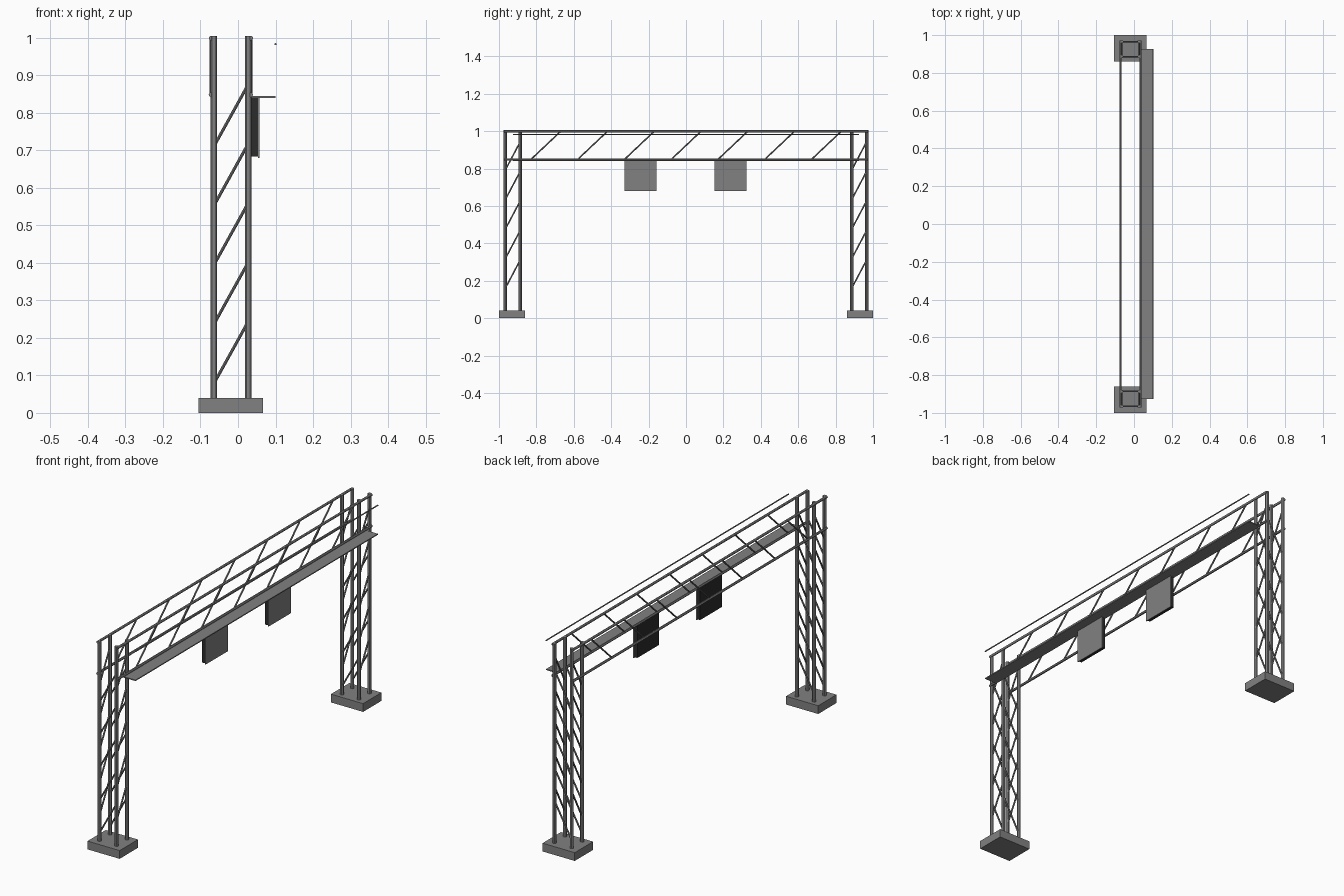
import bpy
import bmesh
from mathutils import Vector, Matrix

cube = bpy.data.objects.get("Cube")
if cube:
    bpy.data.objects.remove(cube, do_unlink=True)


def material(name, value):
    m = bpy.data.materials.new(name)
    m.use_nodes = True
    m.diffuse_color = (value, value, value, 1)
    m.node_tree.nodes["Principled BSDF"].inputs["Base Color"].default_value = m.diffuse_color
    return m


GREY = material("steel grey", 0.22)
DARK = material("dark backing", 0.025)


def finish(name, bm, mat, smooth=False):
    mesh = bpy.data.meshes.new(name)
    bm.to_mesh(mesh)
    bm.free()
    mesh.materials.append(mat)
    obj = bpy.data.objects.new(name, mesh)
    bpy.context.collection.objects.link(obj)
    if smooth:
        bpy.ops.object.select_all(action="DESELECT")
        obj.select_set(True)
        bpy.context.view_layer.objects.active = obj
        bpy.ops.object.shade_smooth_by_angle()
    return obj


def box(name, lo, hi, mat=GREY):
    lo, hi = Vector(lo), Vector(hi)
    bm = bmesh.new()
    bmesh.ops.create_cube(bm, size=1, matrix=Matrix.Translation((lo + hi) / 2)
                          @ Matrix.Diagonal((*(hi - lo), 1)))
    return finish(name, bm, mat)


def tubes(name, segments, radius, sides=12):
    """One object made of straight capped tubes between point pairs."""
    bm = bmesh.new()
    for a, b in segments:
        a, b = Vector(a), Vector(b)
        turn = (b - a).to_track_quat("Z", "Y").to_matrix().to_4x4()
        bmesh.ops.create_cone(bm, cap_ends=True, segments=sides, radius1=radius,
                              radius2=radius, depth=(b - a).length,
                              matrix=Matrix.Translation((a + b) / 2) @ turn)
    return finish(name, bm, GREY, smooth=True)


CX = -0.019           # centre line of the truss
HX, HY = 0.046, 0.04  # half spacing of the tower posts
TOP = 1.005
PITCH = 0.158         # spacing of the tower braces

# Two lattice towers on footings
for label, side in (("front", -1), ("back", 1)):
    cy = 0.926 * side
    ends = sorted((side, 0.86 * side))
    box(label + "_footing", (CX - 0.086, ends[0], 0), (CX + 0.086, ends[1], 0.04))
    tubes(label + "_tower_posts",
          [((CX + sx * HX, cy + sy * HY, 0.035), (CX + sx * HX, cy + sy * HY, TOP))
           for sx in (-1, 1) for sy in (-1, 1)], 0.0085)
    braces = []
    for k in range(5):
        z1 = 0.16 + k * PITCH
        z2 = z1 + PITCH / 2 - 0.003
        for s in (-1, 1):
            y, x = cy + s * HY, CX + s * HX
            braces.append(((CX - HX, y, z1 - 0.083), (CX + HX, y, z1 + 0.083)))
            braces.append(((x, cy - HY, z2 - 0.076), (x, cy + HY, z2 + 0.076)))
    tubes(label + "_tower_braces", braces, 0.004, 8)

# Four long rails of the bridge, just outside the posts
RX = 0.053
rail_x = (CX - RX, CX + RX)
tubes("bridge_rails", [((x, -0.972, z), (x, 0.972, z))
                       for x in rail_x for z in (0.848, 0.999)], 0.006)

# Slanted braces on both bridge sides
tubes("bridge_braces", [((x, 0.25 * k - 0.08, 0.848), (x, 0.25 * k + 0.08, 0.999))
                        for x in rail_x for k in range(-3, 4)], 0.004, 8)

# Walkway and its hand rail
box("walkway", (0.036, -0.926, 0.840), (0.1, 0.926, 0.845))
tubes("hand_rail", [((0.1, -0.926, 0.983), (0.1, 0.926, 0.983))], 0.003, 8)

# Two hanging sign boards: dark box with a grey face plate
for label, cy in (("front", -0.243), ("back", 0.238)):
    box(label + "_sign_box", (0.036, cy - 0.083, 0.684), (0.053, cy + 0.083, 0.843), DARK)
    box(label + "_sign_face", (0.053, cy - 0.085, 0.68), (0.057, cy + 0.085, 0.845))
